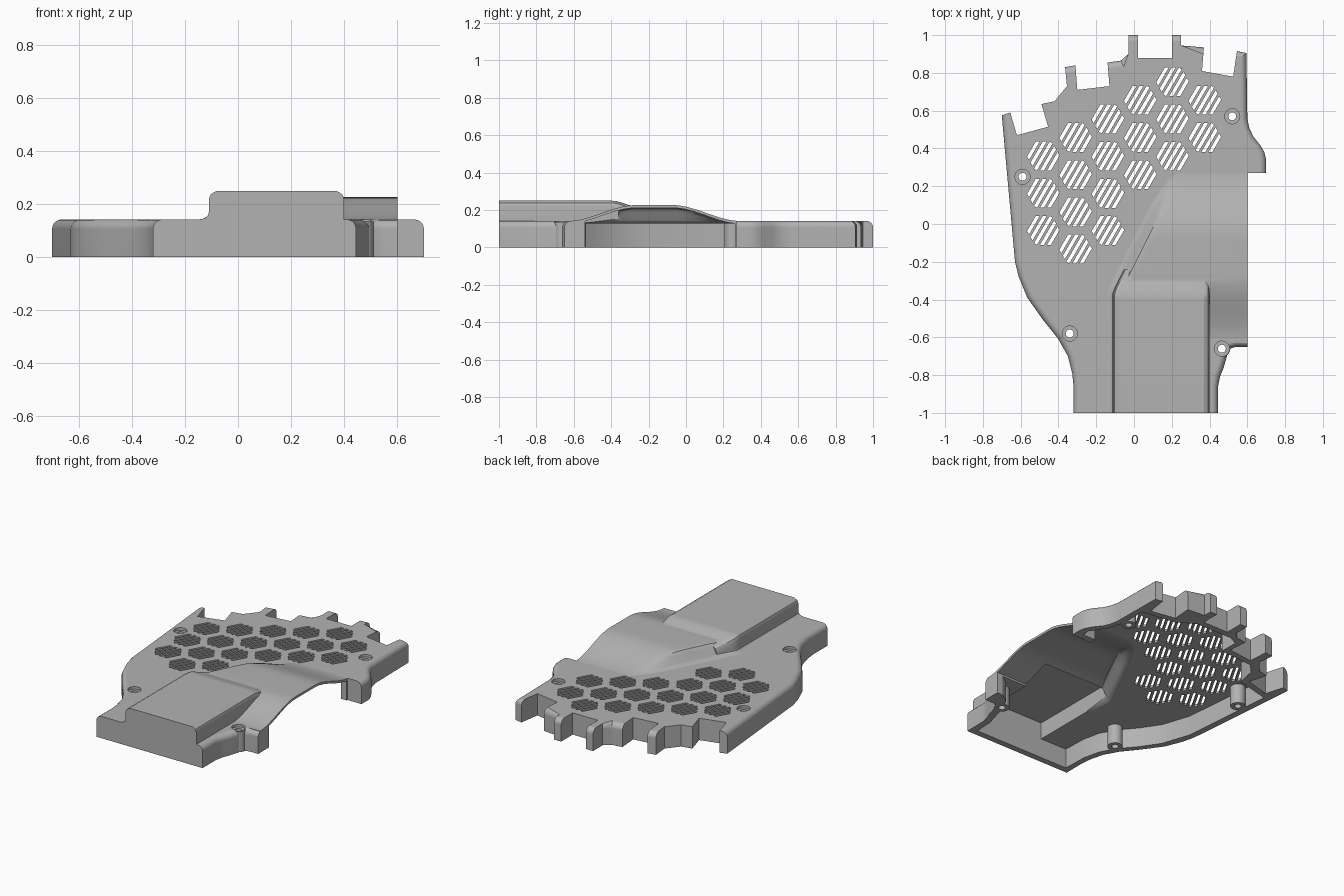
import bpy, bmesh, math
from mathutils import Matrix, Vector

if "Cube" in bpy.data.objects:
    bpy.data.objects.remove(bpy.data.objects["Cube"], do_unlink=True)

TOP, CEILING, FILLET = 0.142, 0.127, 0.035

grey = bpy.data.materials.new("light grey plastic")
grey.use_nodes = True
colour = (0.45, 0.45, 0.45, 1)
grey.diffuse_color = colour
for node in grey.node_tree.nodes:
    if node.type == "BSDF_PRINCIPLED":
        node.inputs["Base Color"].default_value = colour


def make(name, bm):
    bmesh.ops.recalc_face_normals(bm, faces=bm.faces[:])
    mesh = bpy.data.meshes.new(name)
    bm.to_mesh(mesh)
    bm.free()
    mesh.materials.append(grey)
    obj = bpy.data.objects.new(name, mesh)
    bpy.context.collection.objects.link(obj)
    return obj


def add_prism(bm, pts, low, high):
    """Extrude a flat outline between two heights; returns its top edges."""
    face = bm.faces.new([bm.verts.new((x, y, low)) for x, y in pts])
    new = bmesh.ops.extrude_face_region(bm, geom=[face])["geom"]
    verts = [g for g in new if isinstance(g, bmesh.types.BMVert)]
    bmesh.ops.translate(bm, verts=verts, vec=(0, 0, high - low))
    return [g for g in new if isinstance(g, bmesh.types.BMEdge)]


def prism(name, pts, low, high):
    bm = bmesh.new()
    add_prism(bm, pts, low, high)
    return make(name, bm)


def box(name, x0, x1, y0, y1, z0, z1):
    return prism(name, [(x0, y0), (x1, y0), (x1, y1), (x0, y1)], z0, z1)


def loft(name, sections):
    """Skin a row of (y, [(x, z), ...]) cross-sections."""
    bm = bmesh.new()
    rings = [[bm.verts.new((x, y, z)) for x, z in pts] for y, pts in sections]
    for a, b in zip(rings, rings[1:]):
        for i in range(len(a)):
            j = (i + 1) % len(a)
            bm.faces.new((a[i], a[j], b[j], b[i]))
    bm.faces.new(rings[0])
    bm.faces.new(rings[-1])
    return make(name, bm)


def cylinders(name, centres, radius, low, high):
    bm = bmesh.new()
    for x, y in centres:
        place = Matrix.Translation((x, y, (low + high) / 2))
        bmesh.ops.create_cone(bm, cap_ends=True, segments=32, radius1=radius,
                              radius2=radius, depth=high - low, matrix=place)
    return make(name, bm)


def combine(target, tool, operation):
    mod = target.modifiers.new("combine", "BOOLEAN")
    mod.operation, mod.object, mod.solver = operation, tool, "EXACT"
    bpy.context.view_layer.update()
    graph = bpy.context.evaluated_depsgraph_get()
    mesh = bpy.data.meshes.new_from_object(target.evaluated_get(graph))
    target.modifiers.clear()
    target.data = mesh
    bpy.data.objects.remove(tool, do_unlink=True)


# Outer outline, running past the straight front and right cuts
outline = [
    (-.32, -1.06), (.445, -1.06), (.445, -.86), (.455, -.81), (.475, -.76),
    (.495, -.69), (.51, -.66), (.54, -.65), (.66, -.65), (.66, .22), (.7, .22),
    (.7, .34), (.69, .38), (.67, .415), (.63, .465), (.61, .51), (.6, .56),
    (.595, .905), (.545, .915), (.525, .78), (.36, .81), (.37, .935), (.25, .945),
    (.25, 1), (.2, 1), (.2, .88), (.02, .88), (.02, 1), (-.03, 1), (-.03, .9),
    (-.07, .865), (-.14, .855), (-.13, .73), (-.3, .71), (-.31, .84), (-.365, .83),
    (-.355, .73), (-.42, .65), (-.49, .635), (-.455, .515), (-.62, .47),
    (-.655, .59), (-.7, .575), (-.63, -.2), (-.61, -.28), (-.565, -.39),
    (-.48, -.51), (-.4, -.61), (-.35, -.7), (-.327, -.79), (-.32, -.86)]

# Cavity outline, inside the walls and clear of the rear tabs
inside = [
    (-.28, -.96), (.4, -.96), (.405, -.84), (.46, -.65), (.5, -.58), (.56, -.54),
    (.56, .31), (.65, .31), (.655, .36), (.59, .46), (.56, .56), (.555, .74),
    (.33, .77), (.22, .84), (-.04, .84), (-.1, .81), (-.1, .69), (-.33, .67),
    (-.39, .61), (-.42, .48), (-.645, .425), (-.59, -.19), (-.53, -.37),
    (-.45, -.49), (-.365, -.59), (-.31, -.69), (-.285, -.8)]

# Main body with rounded top rim; the sides of the tabs stay crisp
bm = bmesh.new()
rim = []
for edge in add_prism(bm, outline, 0, TOP):
    mid = (edge.verts[0].co + edge.verts[1].co) / 2
    run = edge.verts[0].co - edge.verts[1].co
    at_back = mid.y > .45 and mid.x < .58
    if not (at_back and (abs(run.y) > 1.5 * abs(run.x) or mid.x < -.43)):
        rim.append(edge)
bmesh.ops.bevel(bm, geom=rim, offset=FILLET, segments=5, profile=.5,
                affect="EDGES", clamp_overlap=False)
shell = make("cover_shell", bm)


# Side arch: a swell across y, bounded on the left by a slanted crease
def left_edge(y):
    return -.11 + max(0, y + .36) * .5


def arch_section(y, base, shift, right):
    t = max(0, min(1, (.46 - abs(y + .17)) / .36))
    rise = .085 * t * t * (3 - 2 * t)
    x = left_edge(y) + shift
    steps = [(-.04, 0), (-.02, .06), (0, .25), (.02, .7), (.04, .94), (.07, 1)]
    pts = [(x + dx, base + rise * k) for dx, k in steps]
    return [(right, .06), (x - .04, .06)] + pts + [(right, base + rise)]


def arch(name, y0, y1, base, shift, right, count=32):
    ys = [y0 + (y1 - y0) * i / count for i in range(count + 1)]
    return loft(name, [(y, arch_section(y, base, shift, right)) for y in ys])


# Raised front housing, easing down into the arch
def housing_section(y, top):
    x = left_edge(y)
    return [(.4, .06), (x - .035, .06), (x - .035, TOP - .001), (x - .015, .147),
            (x - .003, .157), (x, .17), (x, top - .03), (x + .008, top - .012),
            (x + .03, top), (.37, top), (.392, top - .012), (.4, top - .03)]


combine(shell, arch("side_arch", -.63, .29, TOP - .001, 0, .65), "UNION")
heights = [(-1.06, .25), (-.4, .25), (-.37, .247), (-.34, .238), (-.31, .228),
           (-.28, .221), (-.24, .21)]
combine(shell, loft("housing", [(y, housing_section(y, z)) for y, z in heights]), "UNION")

# Straight trims at the front and along the right side
combine(shell, box("front_trim", -1, 1, -1.2, -1, -.1, .5), "DIFFERENCE")
combine(shell, box("side_trim", .6, .9, -.75, .27, -.1, .5), "DIFFERENCE")

# Hollow the underside and open the right side under the arch
combine(shell, prism("cavity", inside, -.1, CEILING), "DIFFERENCE")
combine(shell, box("side_opening", .5, .8, -.54, .262, -.1, CEILING), "DIFFERENCE")
combine(shell, arch("arch_cavity", -.54, .26, CEILING - .001, .015, .7), "DIFFERENCE")
combine(shell, box("housing_cavity", -.09, .38, -.96, -.36, .05, .235), "DIFFERENCE")

# Screw posts with counterbores and through holes
screws = [(-.59, .25), (-.34, -.58), (.465, -.66), (.52, .57)]
combine(shell, cylinders("screw_posts", screws, .045, 0, .135), "UNION")
combine(shell, cylinders("counterbores", screws, .04, .125, .3), "DIFFERENCE")
combine(shell, cylinders("screw_holes", screws, .021, -.1, .3), "DIFFERENCE")

# Two holes through the front wall
holes = cylinders("front_holes", [(-.2, -.08), (.32, -.08)], .02, .9, 1.1)
holes.data.transform(Matrix.Rotation(math.pi / 2, 4, "X"))
combine(shell, holes, "DIFFERENCE")

# Hexagonal vents, each made of five slanted slots
bm = bmesh.new()
along = Vector((.5, math.sqrt(.75)))
across = Vector((along.y, -along.x))
columns = [(.36, 3), (.458, 4), (.556, 4), (.655, 3), (.753, 3), (.655, 2)]
for column, (top, count) in enumerate(columns):
    for row in range(count):
        centre = Vector((-.48 + .171 * column, top - .197 * row))
        for slot in range(-2, 3):
            pts = []
            for side, end in ((-1, -1), (1, -1), (1, 1), (-1, 1)):
                d = slot * .032 + side * .009
                half = .088 - abs(d) * math.tan(math.pi / 6)
                pts.append(centre + across * d + along * half * end)
            add_prism(bm, pts, .1, .2)
combine(shell, make("vent_slots", bm), "DIFFERENCE")

# Smooth the rounded parts and keep real edges sharp
bpy.ops.object.select_all(action="DESELECT")
shell.select_set(True)
bpy.context.view_layer.objects.active = shell
bpy.ops.object.shade_smooth_by_angle(angle=math.radians(28))
weighted = shell.modifiers.new("weighted normals", "WEIGHTED_NORMAL")
weighted.keep_sharp = True
